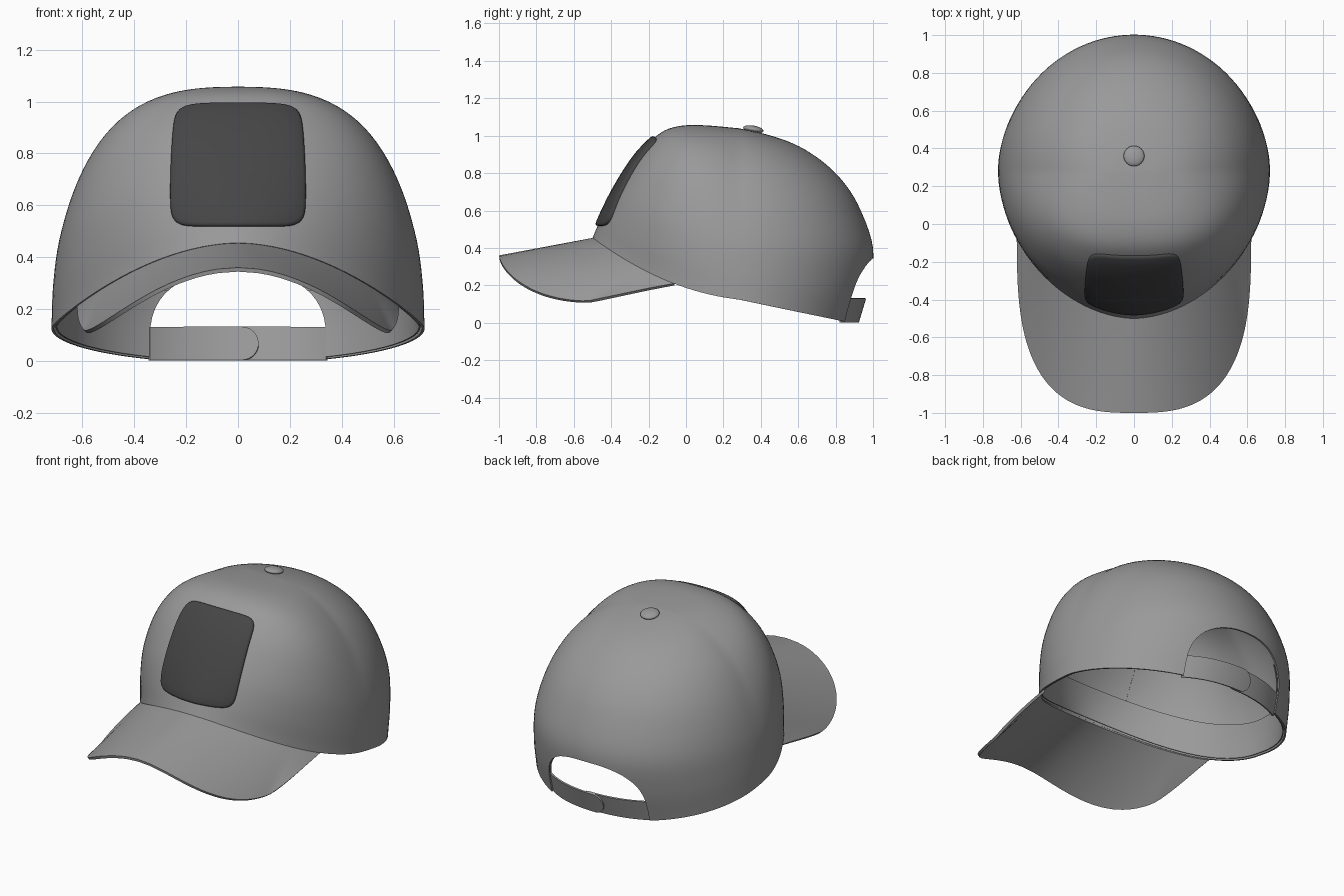
import bpy, bmesh
from math import sin, cos, pi, sqrt, radians
from mathutils import Vector
from mathutils.bvhtree import BVHTree

if "Cube" in bpy.data.objects:
    bpy.data.objects.remove(bpy.data.objects["Cube"])

YC = 0.28  # y of the crown axis
# Crown profiles (radius, z) from the apex to the rim
SIDE = [(0, 1.04), (.155, 1.033), (.31, .99), (.448, .90), (.555, .78),
        (.638, .622), (.692, .447), (.714, .28), (.72, .125)]
FRONT = [(0, 1.04), (.17, 1.055), (.29, 1.055), (.39, 1.03), (.47, .97),
         (.56, .87), (.66, .71), (.73, .57), (.78, .455)]
BACK = [(0, 1.04), (.14, 1.01), (.3, .955), (.44, .87), (.56, .755),
        (.65, .61), (.72, .40), (.70, .19), (.645, -.01)]


def material(name, v):
    m = bpy.data.materials.new(name)
    m.diffuse_color = (v, v, v, 1)
    m.use_nodes = True
    m.node_tree.nodes["Principled BSDF"].inputs["Base Color"].default_value = m.diffuse_color
    return m


GREY, DARK = material("mid_grey", .32), material("dark_grey", .06)


def spline(pts, t):
    """Smooth curve through the points, t in 0..1."""
    f = min(max(t, 0), 1) * (len(pts) - 1)
    i = min(int(f), len(pts) - 2)
    u = f - i
    p1, p2 = Vector(pts[i]), Vector(pts[i + 1])
    p0 = Vector(pts[i - 1]) if i else 2 * p1 - p2
    p3 = Vector(pts[i + 2]) if i + 2 < len(pts) else 2 * p2 - p1
    return 0.5 * (2 * p1 + (p2 - p0) * u + (2 * p0 - 5 * p1 + 4 * p2 - p3) * u * u
                  + (3 * p1 - p0 - 3 * p2 + p3) * u ** 3)


def crown_point(phi, t, inset=0.0):
    s, c = sin(phi), cos(phi)
    rs, zs = spline(SIDE, t)
    if s < 0:  # flat upper front panel, narrower towards the rim
        n = 2 + 3 * t * (1 - t) ** 1.5 - .15 * t * t
        f = (abs(c) ** n + abs(s) ** n) ** (-1 / n)
        s, c = s * f, c * f
        re, ze = spline(FRONT, t)
        k = 1 - .75 * t * t
        w = k * abs(s) + (1 - k) * s * s
    else:
        re, ze = spline(BACK, t)
        w = s
    return Vector(((rs - inset) * c, YC + (re - inset) * s, zs + (ze - zs) * w))


def activate(ob):
    bpy.ops.object.select_all(action='DESELECT')
    ob.select_set(True)
    bpy.context.view_layer.objects.active = ob


def apply_mod(ob, kind, **settings):
    activate(ob)
    m = ob.modifiers.new(kind, kind)
    for k, v in settings.items():
        setattr(m, k, v)
    bpy.ops.object.modifier_apply(modifier=m.name)


def finish(ob, angle=40, mat=GREY):
    activate(ob)
    ob.data.materials.clear()
    ob.data.materials.append(mat)
    bpy.ops.object.shade_smooth_by_angle(angle=radians(angle))


def sheet(name, rows, inside, thick=0.0):
    """Mesh from rows of points, facing away from 'inside', thickened inwards."""
    bm = bmesh.new()
    vs = [[bm.verts.new(p) for p in r] for r in rows]
    for a, b in zip(vs, vs[1:]):
        for i in range(len(a) - 1):
            bm.faces.new((a[i], a[i + 1], b[i + 1], b[i]))
    bmesh.ops.remove_doubles(bm, verts=bm.verts, dist=1e-5)
    bm.normal_update()
    inside = Vector(inside)
    if sum(f.calc_area() * f.normal.dot(f.calc_center_median() - inside) for f in bm.faces) < 0:
        bmesh.ops.reverse_faces(bm, faces=bm.faces)
    me = bpy.data.meshes.new(name)
    bm.to_mesh(me)
    bm.free()
    ob = bpy.data.objects.new(name, me)
    bpy.context.collection.objects.link(ob)
    if thick:
        apply_mod(ob, 'SOLIDIFY', thickness=thick, offset=-1)
    return ob


# Crown shell and inner sweatband
N = 112
ring = [2 * pi * (i + .5) / N for i in range(N)]
ring.append(ring[0])
rows = [[crown_point(a, j / 40) for a in ring] for j in range(41)]
crown = sheet("crown", rows, (0, YC, .4))
bvh = BVHTree.FromPolygons([v.co.copy() for v in crown.data.vertices],
                           [tuple(p.vertices) for p in crown.data.polygons])
apply_mod(crown, 'SOLIDIFY', thickness=.01, offset=-1)
rows = [[crown_point(a, .83 + .165 * j / 8, .016) for a in ring] for j in range(9)]
band = sheet("sweatband", rows, (0, YC, .2), .006)

# Arched opening at the back
arch = [(.34, -.2)]
for i in range(25):
    a = pi * i / 24
    c = cos(a)
    arch.append((.34 * (1 if c > 0 else -1) * abs(c) ** .8, .08 + .265 * max(sin(a), 0) ** .8))
arch.append((-.34, -.2))
bm = bmesh.new()
face = bm.faces.new([bm.verts.new((x, .5, z)) for x, z in arch])
ext = bmesh.ops.extrude_face_region(bm, geom=[face])
bmesh.ops.translate(bm, vec=(0, 1, 0), verts=[g for g in ext["geom"] if isinstance(g, bmesh.types.BMVert)])
bmesh.ops.recalc_face_normals(bm, faces=bm.faces)
me = bpy.data.meshes.new("opening_cutter")
bm.to_mesh(me)
bm.free()
cutter = bpy.data.objects.new("opening_cutter", me)
bpy.context.collection.objects.link(cutter)
cutter.hide_render = True
for ob in (crown, band):
    apply_mod(ob, 'BOOLEAN', object=cutter, operation='DIFFERENCE', solver='EXACT')
    finish(ob)
bpy.data.objects.remove(cutter)

# Brim: loft from the front rim to a rounded outer edge
inner, outer = [], []
K = 64
for k in range(K + 1):
    u = pi * k / K
    p = crown_point(radians(-27 - 126 * k / K), 1, .008)
    c, s = cos(u), max(sin(u), 0)
    x = .62 * (1 if c > 0 else -1) * abs(c) ** (2 / 2.9)
    y = -.08 - .92 * s ** (2 / 2.9)
    z = .36 + .19 * (y + 1) - .95 * x * x
    if y > -.52:  # straight side edge back to the rim
        z = .118 + (inner[0].z - .118 if inner else 0) * (y + .52) / .44
    inner.append(p)
    outer.append(p if k in (0, K) else Vector((x, y, z)))
rows = [[p.lerp(q, j / 14) for p, q in zip(inner, outer)] for j in range(15)]
finish(sheet("brim", rows, (0, -.4, -3), .016))

# Front patch, draped over the crown as concentric rounded rings
rows = []
for scale, lift in ((1, -.012), (1, .008), (.985, .013), (.95, .016), (.8, .017),
                    (.6, .017), (.4, .017), (.2, .017), (0, .017)):
    row = []
    for i in range(97):
        a = 2 * pi * (i % 96) / 96
        r = (abs(cos(a)) ** 9 + abs(sin(a)) ** 9) ** (-1 / 9)
        h, v = r * cos(a) * scale, r * sin(a) * scale
        x = (.247 - .008 * v) * h * (1 + .04 * (1 - v * v))
        ray = Vector((0, 1, -.25 * (v + 1)))
        start = Vector((x, -.325 + .155 * v, .755 + .237 * v)) - 1.0 * ray
        hit, nor, _, _ = bvh.ray_cast(start, ray.normalized())
        row.append(hit + nor * lift)
    rows.append(row)
finish(sheet("front_patch", rows, (0, 0, .5)), 50, DARK)

# Two overlapping strap halves with rounded ends
for name, side, gap in (("strap_inner", -1, 0), ("strap_outer", 1, .012)):
    cols = [(-.345 + .36 * i / 24, 1) for i in range(25)]
    cols += [(.015 + .065 * sin(pi * i / 20), cos(pi * i / 20)) for i in range(1, 11)]
    rows = []
    for x, h in cols:
        row = []
        for j in range(7):
            z = .065 + .064 * h * (j / 3 - 1)
            y = YC + (.632 + gap + .3 * z - (.01 + gap) * (x / .36) ** 4) * sqrt(1 - (x / .72) ** 2)
            row.append((-side * x, y, z))
        rows.append(row)
    finish(sheet(name, rows, (0, YC, .06), .01))

# Top button on a short stem
bpy.ops.mesh.primitive_cylinder_add(vertices=24, radius=.03, depth=.04, location=(0, .358, 1.015))
stem = bpy.context.object
stem.name = "button_stem"
finish(stem)
bpy.ops.mesh.primitive_uv_sphere_add(segments=32, ring_count=16, radius=1,
                                     location=(0, .36, 1.034), rotation=(radians(-10), 0, 0))
button = bpy.context.object
button.name = "top_button"
button.scale = (.055, .055, .02)
finish(button, 60)
